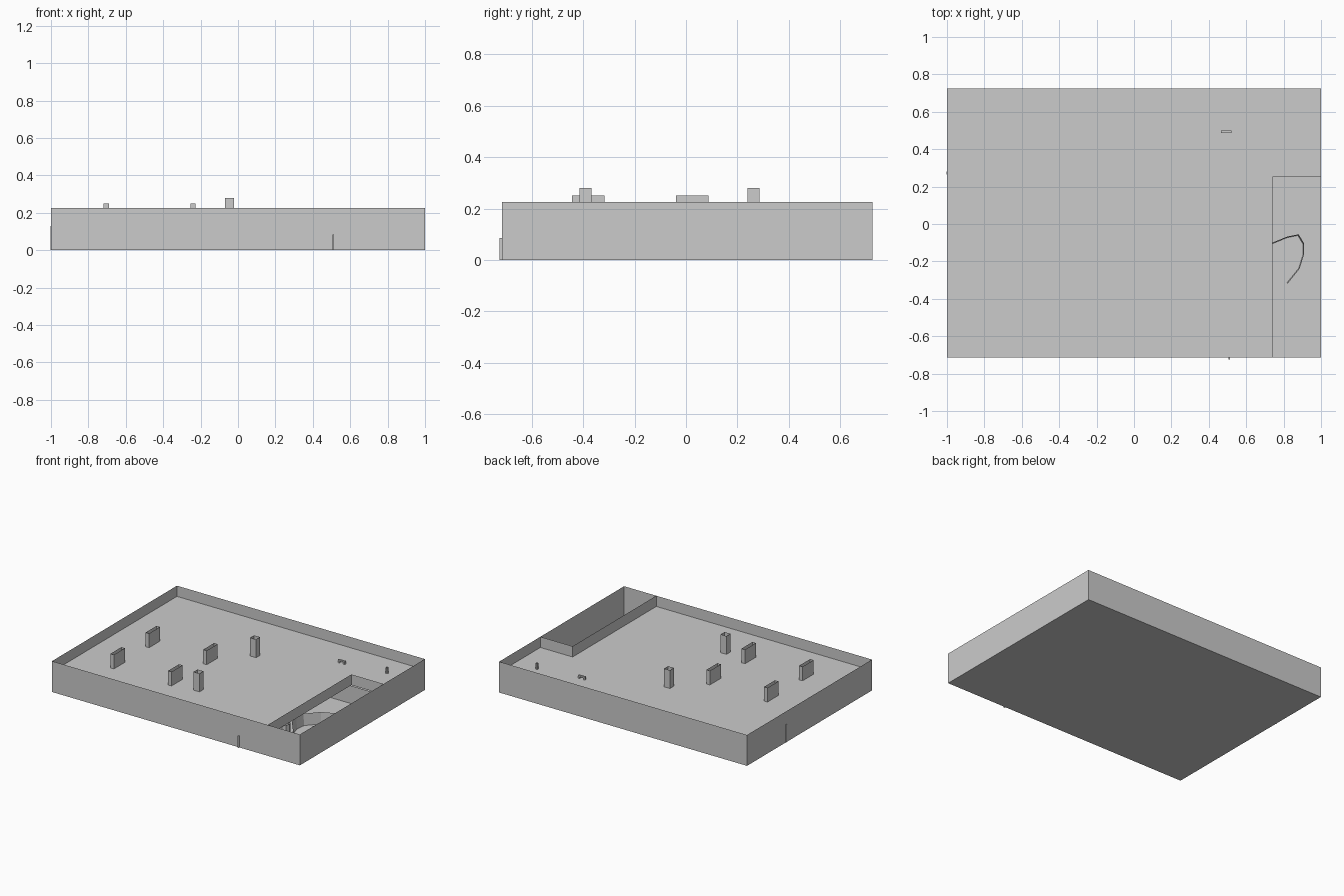
import bpy, bmesh
from math import cos, sin, pi

if "Cube" in bpy.data.objects:
    bpy.data.objects.remove(bpy.data.objects["Cube"])

X, Y0, Y1 = 1.0, -0.715, 0.725      # outer footprint
SLAB, TOP = 0.147, 0.225            # roof deck and parapet heights
CX, CY = 0.74, 0.25                 # courtyard inner corner


def finish(name, bm):
    me = bpy.data.meshes.new(name)
    bm.to_mesh(me)
    bm.free()
    ob = bpy.data.objects.new(name, me)
    bpy.context.collection.objects.link(ob)
    return ob


def sheet(name, pts, z):
    bm = bmesh.new()
    bm.faces.new([bm.verts.new((x, y, z)) for x, y in pts])
    return finish(name, bm)


def wall(name, pts, z0, z1, closed=False, cap=False, taper=1.0):
    """Thin vertical wall along a plan path, optionally capped."""
    bm = bmesh.new()
    mx = sum(p[0] for p in pts) / len(pts)
    my = sum(p[1] for p in pts) / len(pts)
    lo = [bm.verts.new((mx + (x - mx) * taper, my + (y - my) * taper, z0)) for x, y in pts]
    hi = [bm.verts.new((x, y, z1)) for x, y in pts]
    n = len(pts)
    for i in range(n if closed else n - 1):
        j = (i + 1) % n
        bm.faces.new((lo[i], lo[j], hi[j], hi[i]))
    if cap:
        bm.faces.new(hi)
    return finish(name, bm)


def rect(x0, x1, y0, y1):
    return [(x0, y0), (x1, y0), (x1, y1), (x0, y1)]


# Building shell: ground floor, outer walls, L-shaped roof deck, courtyard parapet
outline = rect(-X, X, Y0, Y1)
sheet("ground_floor", outline, 0)
wall("outer_walls", outline, 0, TOP, closed=True)
sheet("roof_deck", [(-X, Y0), (CX, Y0), (CX, CY), (X, CY), (X, Y1), (-X, Y1)], SLAB)
wall("courtyard_parapet", [(CX, Y0), (CX, CY), (X, CY)], SLAB, TOP)

# Open roof shafts
for x in (-0.705, -0.24):
    for y in (-0.38, 0.025):
        wall("flat_shaft", rect(x - 0.014, x + 0.014, y - 0.063, y + 0.063), SLAB, 0.25, closed=True)
for y in (-0.39, 0.262):
    wall("tall_shaft", rect(-0.07, -0.022, y - 0.023, y + 0.023), SLAB, 0.28, closed=True)

# Small vent pipe and handle-shaped pipe on the deck
wall("vent_pipe", [(0.826 + 0.009 * cos(i * pi / 4), 0.538 + 0.009 * sin(i * pi / 4))
                   for i in range(8)], SLAB, 0.19, closed=True)
wall("pipe_bridge", rect(0.465, 0.52, 0.487, 0.50), 0.16, 0.17, closed=True, cap=True)
for x in (0.465, 0.508):
    wall("pipe_leg", rect(x, x + 0.012, 0.487, 0.50), SLAB, 0.16, closed=True)

# Ground floor partitions, whose ends show slightly through the facade
wall("front_partition", rect(0.504, 0.514, -0.725, CY + 0.01), 0, 0.085, closed=True, cap=True)
wall("corner_room", [(-1.001, 0.275), (-0.245, 0.275), (-0.245, Y1)], 0, 0.13)
wall("corner_room_end", rect(-1.002, -0.99, 0.265, 0.28), 0, 0.13, closed=True, cap=True)
wall("back_partition", [(0.51, 0.27), (X, 0.27)], 0, 0.13)

# Curved low wall and round column below the deck edge
wall("curved_wall", [(0.673, -0.34), (0.65, -0.26), (0.66, -0.19), (0.74, -0.10),
                     (0.82, -0.067), (0.88, -0.055), (0.91, -0.105), (0.91, -0.16),
                     (0.885, -0.24), (0.82, -0.32)], 0, 0.085, taper=0.95)
wall("column", [(0.72 + 0.036 * cos(i * pi / 4), -0.485 + 0.036 * sin(i * pi / 4))
                for i in range(8)], 0, SLAB, closed=True)
